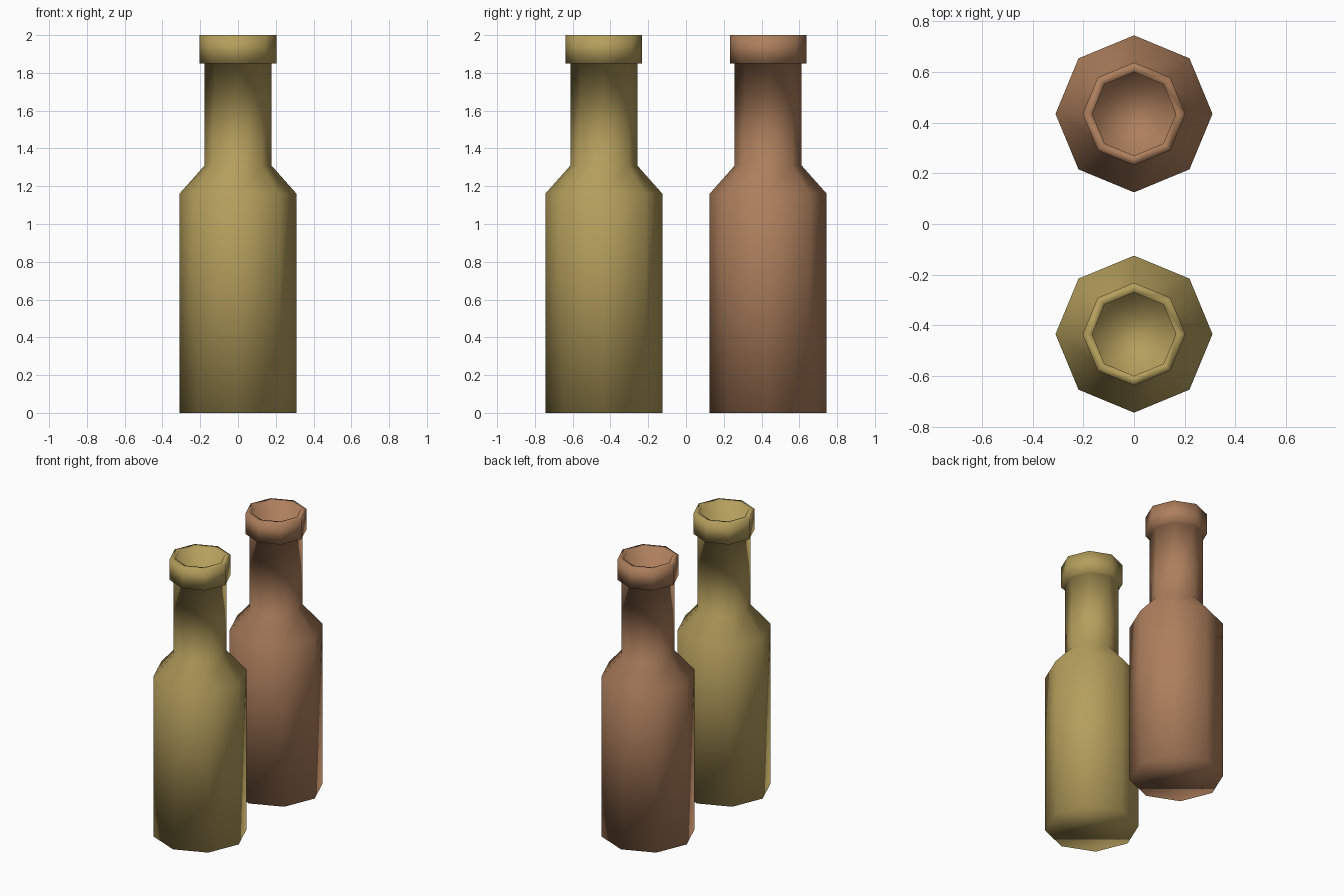
import bpy, bmesh, math

if "Cube" in bpy.data.objects:
    bpy.data.objects.remove(bpy.data.objects["Cube"])

SIDES = 8
# radius, height: base, body, shoulder, neck, collar, rim, mouth cavity
PROFILE = [(0.31, 0), (0.31, 1.16), (0.177, 1.31), (0.177, 1.85), (0.203, 1.85),
           (0.203, 2.0), (0.165, 2.0), (0.165, 1.8)]


def material(name, rgb):
    m = bpy.data.materials.new(name)
    m.diffuse_color = (*rgb, 1)
    m.use_nodes = True
    m.node_tree.nodes["Principled BSDF"].inputs["Base Color"].default_value = m.diffuse_color
    return m


def bottle(name, y, mat):
    bm = bmesh.new()
    rings = []
    for r, z in PROFILE:
        rings.append([bm.verts.new((r * math.cos(2 * math.pi * i / SIDES),
                                    r * math.sin(2 * math.pi * i / SIDES), z))
                      for i in range(SIDES)])
    # walls between rings
    for a, b in zip(rings, rings[1:]):
        for i in range(SIDES):
            j = (i + 1) % SIDES
            bm.faces.new((a[i], a[j], b[j], b[i]))
    # base and cavity floor
    bm.faces.new(rings[0][::-1])
    bm.faces.new(rings[-1])
    for f in bm.faces:
        f.smooth = True
    me = bpy.data.meshes.new(name)
    bm.to_mesh(me)
    bm.free()
    me.materials.append(mat)
    ob = bpy.data.objects.new(name, me)
    ob.location.y = y
    bpy.context.collection.objects.link(ob)


bottle("olive_bottle", -0.435, material("olive_glass", (0.46, 0.345, 0.108)))
bottle("brown_bottle", 0.435, material("brown_glass", (0.42, 0.212, 0.108)))
